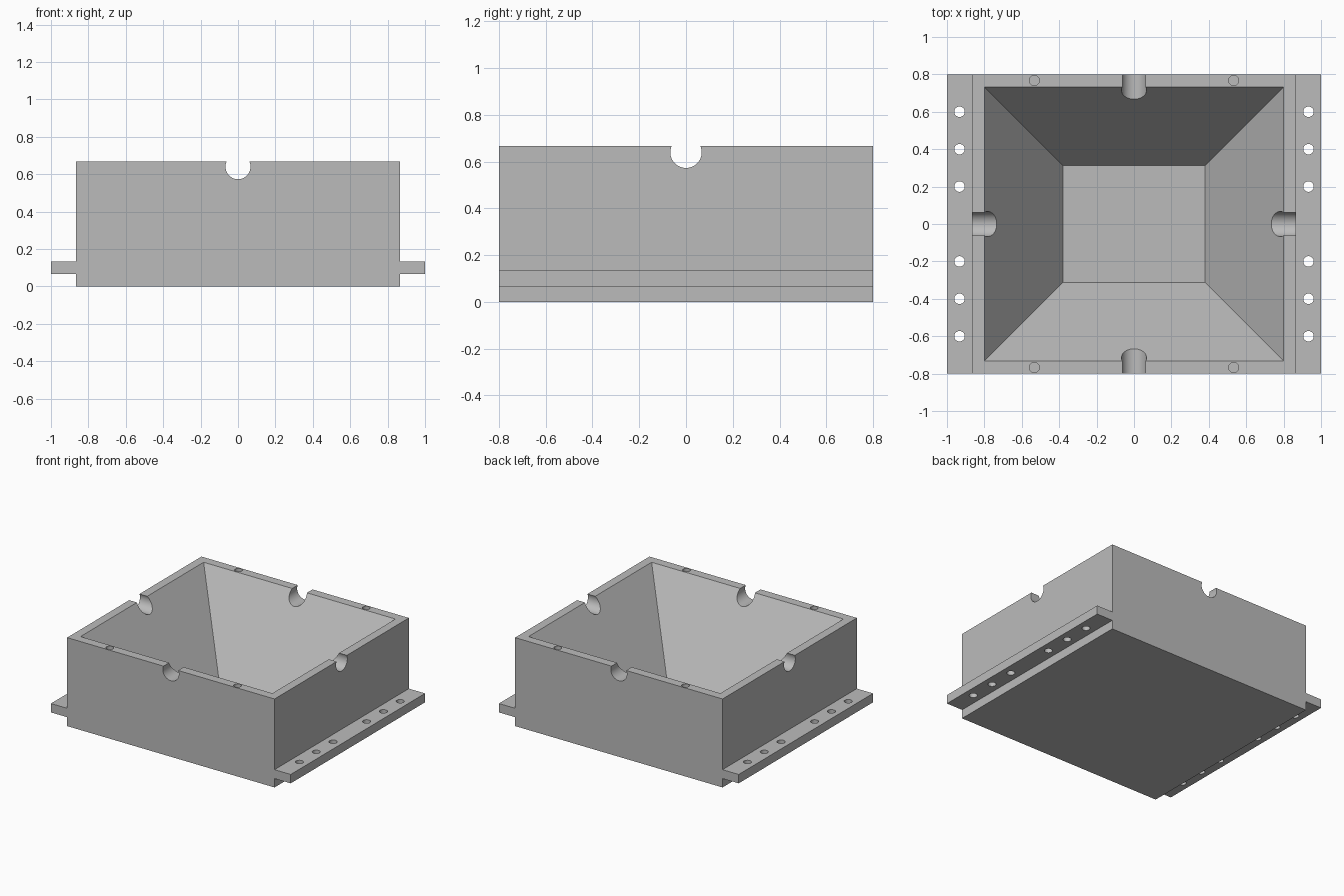
import bpy
import bmesh
from math import pi
from mathutils import Matrix

if "Cube" in bpy.data.objects:
    bpy.data.objects.remove(bpy.data.objects["Cube"], do_unlink=True)

HALF_X, HALF_Y, TOP = 0.865, 0.8, 0.667
WALL = 0.067

grey = bpy.data.materials.new("plain grey")
grey.use_nodes = True
grey.diffuse_color = (0.5, 0.5, 0.5, 1)
grey.node_tree.nodes["Principled BSDF"].inputs["Base Color"].default_value = (0.5, 0.5, 0.5, 1)


def make_object(name, bm):
    bmesh.ops.recalc_face_normals(bm, faces=bm.faces)
    mesh = bpy.data.meshes.new(name)
    bm.to_mesh(mesh)
    bm.free()
    mesh.materials.append(grey)
    obj = bpy.data.objects.new(name, mesh)
    bpy.context.collection.objects.link(obj)
    return obj


def frustum(name, low, high, z0, z1):
    """Four-sided block with separate bottom and top half sizes."""
    bm = bmesh.new()
    bmesh.ops.create_cube(bm, size=2)
    for v in bm.verts:
        hx, hy = high if v.co.z > 0 else low
        v.co = (v.co.x * hx, v.co.y * hy, z1 if v.co.z > 0 else z0)
    return make_object(name, bm)


def cylinder(name, radius, length, centre, turn=Matrix(), sides=32):
    bm = bmesh.new()
    bmesh.ops.create_cone(bm, cap_ends=True, segments=sides, radius1=radius,
                          radius2=radius, depth=length,
                          matrix=Matrix.Translation(centre) @ turn)
    return make_object(name, bm)


def combine(target, tool, operation="DIFFERENCE"):
    mod = target.modifiers.new(tool.name, "BOOLEAN")
    mod.operation, mod.solver, mod.object = operation, "EXACT", tool
    bpy.context.view_layer.objects.active = target
    bpy.ops.object.modifier_apply(modifier=mod.name)
    bpy.data.objects.remove(tool, do_unlink=True)


# Outer block with a mounting flange running through it
box = frustum("open_box", (HALF_X, HALF_Y), (HALF_X, HALF_Y), 0, TOP)
flange = frustum("mounting_flange", (1, HALF_Y), (1, HALF_Y), WALL, 2 * WALL)
combine(box, flange, "UNION")

# Tapered cavity, extended above the rim along the same slope
floor, lip = (0.38, 0.313), (0.8, 0.733)
rise = 0.1
grow = rise * (lip[0] - floor[0]) / (TOP - WALL)
combine(box, frustum("cavity_cutter", floor, (lip[0] + grow, lip[1] + grow),
                     WALL, TOP + rise))

# Round notches through the middle of all four walls
for axis in "XY":
    combine(box, cylinder("notch_cutter", WALL, 3, (0, 0, 0.64),
                          Matrix.Rotation(pi / 2, 4, axis), 48))

# Blind holes in the rim and through holes in the flange
for side in (-1, 1):
    for end in (-1, 1):
        combine(box, cylinder("rim_hole_cutter", 0.027, 0.4,
                              (side * 0.533, end * 0.767, TOP)))
        for y in (0.2, 0.4, 0.6):
            combine(box, cylinder("flange_hole_cutter", 0.028, 0.2,
                                  (side * 0.933, end * y, 0.1)))

# Round walls smooth, edges crisp
bpy.ops.object.select_all(action="DESELECT")
box.select_set(True)
bpy.context.view_layer.objects.active = box
bpy.ops.object.shade_smooth_by_angle(angle=pi / 6)
